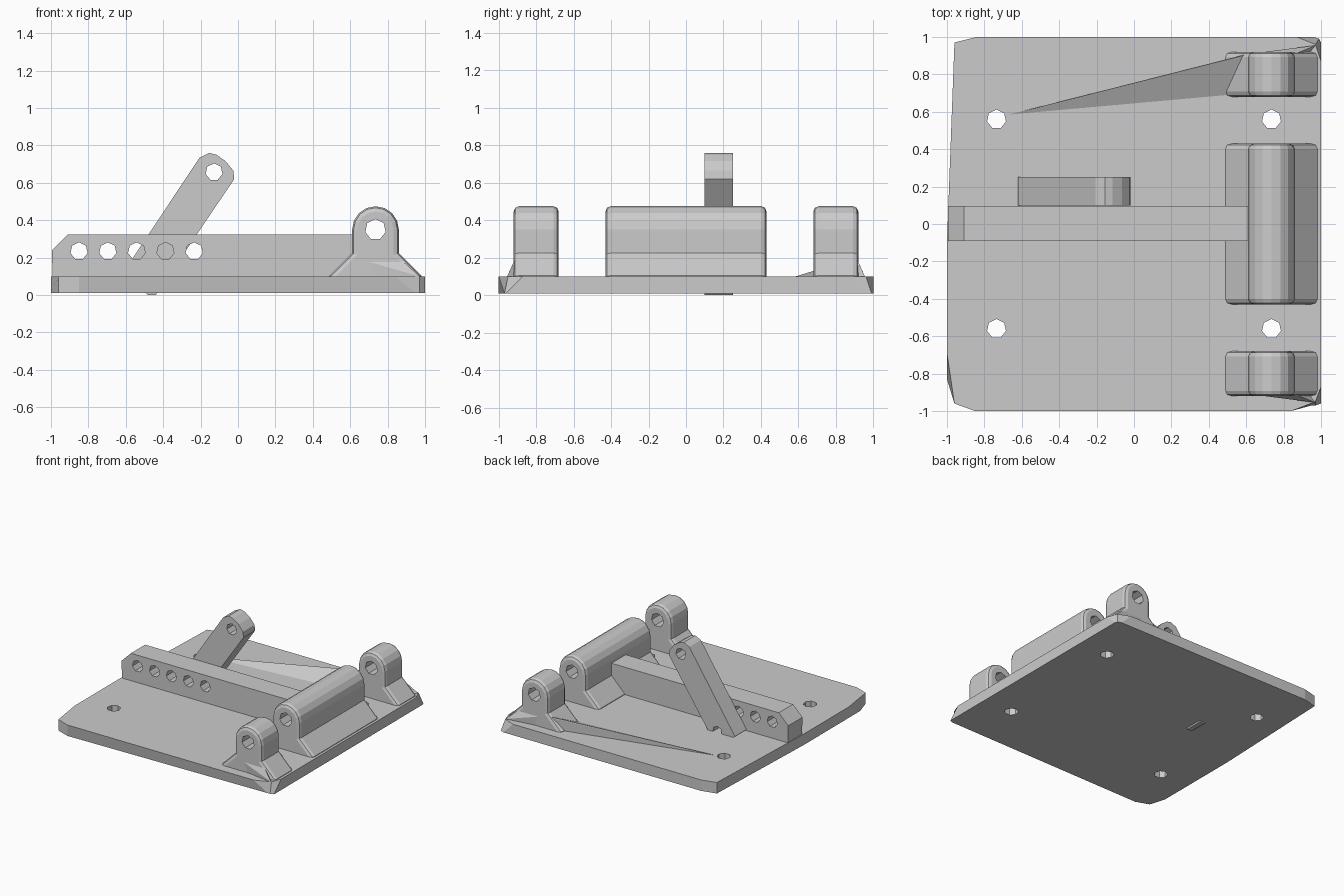
import bpy, bmesh, math
from mathutils import Vector

if "Cube" in bpy.data.objects:
    bpy.data.objects.remove(bpy.data.objects["Cube"])

grey = bpy.data.materials.new("plain_grey")
grey.use_nodes = True
COLOUR = (0.6, 0.6, 0.6, 1)
grey.diffuse_color = COLOUR
grey.node_tree.nodes["Principled BSDF"].inputs["Base Color"].default_value = COLOUR


def loft(name, ring_a, ring_b):
    """Solid between two matching rings of 3D points."""
    bm = bmesh.new()
    a = [bm.verts.new(p) for p in ring_a]
    b = [bm.verts.new(p) for p in ring_b]
    bm.faces.new(a)
    bm.faces.new(b)
    for i in range(len(a)):
        j = (i + 1) % len(a)
        bm.faces.new((a[i], a[j], b[j], b[i]))
    bmesh.ops.recalc_face_normals(bm, faces=bm.faces)
    mesh = bpy.data.meshes.new(name)
    bm.to_mesh(mesh)
    bm.free()
    mesh.materials.append(grey)
    ob = bpy.data.objects.new(name, mesh)
    bpy.context.collection.objects.link(ob)
    return ob


def side_profile(name, points, y0, y1):
    """Extrude an x-z outline along y."""
    return loft(name, [(x, y0, z) for x, z in points], [(x, y1, z) for x, z in points])


def circle(cx, cz, r, start=0, sweep=360, n=7):
    steps = n if sweep == 360 else n - 1
    angles = [math.radians(start + sweep * i / steps) for i in range(n)]
    return [(cx + r * math.cos(a), cz + r * math.sin(a)) for a in angles]


def apply_modifiers(ob):
    bpy.context.view_layer.objects.active = ob
    for m in list(ob.modifiers):
        bpy.ops.object.modifier_apply(modifier=m.name)


def drill(ob, cutters):
    for c in cutters:
        m = ob.modifiers.new("hole", 'BOOLEAN')
        m.operation = 'DIFFERENCE'
        m.solver = 'EXACT'
        m.object = c
    apply_modifiers(ob)
    for c in cutters:
        bpy.data.objects.remove(c)


def cross_hole(x, z, r, y0, y1):
    c = side_profile("hole_cutter", circle(x, z, r, 90), y0, y1)
    c.hide_render = True
    return c


def upright_hole(x, y, r):
    ring = circle(x, y, r, 90)
    c = loft("hole_cutter", [(*p, -0.1) for p in ring], [(*p, 0.2) for p in ring])
    c.hide_render = True
    return c


# Base plate with clipped corners and four screw holes
top = [(-0.85, -1), (0.84, -1), (0.97, -0.95), (1, -0.87), (1, 0.87), (0.97, 0.96),
       (0.87, 1), (-0.84, 1), (-0.96, 0.97), (-1, -0.1), (-1, -0.69), (-0.96, -0.96)]
bottom = [(-0.85, -1), (0.95, -0.97), (0.97, -0.97), (1, -0.96), (1, 0.97), (0.99, 0.99),
          (0.96, 1), (-0.84, 1), (-0.96, 0.97), (-1, -0.1), (-1, -0.83), (-0.96, -0.96)]
plate = loft("base_plate", [(*p, 0.01) for p in bottom], [(*p, 0.1) for p in top])
drill(plate, [upright_hole(sx * 0.735, sy * 0.56, 0.052) for sx in (-1, 1) for sy in (-1, 1)])

# Hinge knuckles: flared foot, rounded top, pin hole along y
HX, HZ, HR = 0.735, 0.35, 0.125
knuckle_outline = [(0.49, 0.06), (0.49, 0.105), (0.61, 0.225)]
knuckle_outline += circle(HX, HZ, HR, 180, -180, 9)
knuckle_outline += [(0.86, 0.225), (0.98, 0.105), (0.98, 0.06)]
for name, y0, y1 in (("front_knuckle", -0.92, -0.68),
                     ("middle_knuckle", -0.43, 0.43),
                     ("back_knuckle", 0.68, 0.92)):
    knuckle = side_profile(name, knuckle_outline, y0, y1)
    bm = bmesh.new()
    bm.from_mesh(knuckle.data)
    rim = [e for e in bm.edges
           if abs(e.verts[0].co.y - e.verts[1].co.y) < 1e-5
           and max(v.co.z for v in e.verts) > 0.1]
    bmesh.ops.bevel(bm, geom=rim, offset=0.028, segments=2, profile=0.5, affect='EDGES')
    bm.to_mesh(knuckle.data)
    bm.free()
    drill(knuckle, [cross_hole(HX, HZ, 0.056, y0 - 0.1, y1 + 0.1)])

# Corner webs that run from the outer knuckles down to the plate
def wedge(name, points):
    bm = bmesh.new()
    bmesh.ops.convex_hull(bm, input=[bm.verts.new(p) for p in points])
    bmesh.ops.recalc_face_normals(bm, faces=bm.faces)
    mesh = bpy.data.meshes.new(name)
    bm.to_mesh(mesh)
    bm.free()
    mesh.materials.append(grey)
    bpy.context.collection.objects.link(bpy.data.objects.new(name, mesh))


for name, s in (("front_corner_web", -1), ("back_corner_web", 1)):
    wedge(name, [(0.84, s * 0.9, 0.22), (0.84, s * 0.8, 0.1), (0.97, s * 0.955, 0.1),
                 (0.6, s * 0.9, 0.1), (0.62, s * 0.91, 0.2)])
# Thin ridge from the back knuckle to the screw hole
wedge("plate_ridge", [(-0.67, 0.585, 0.1), (0.5, 0.69, 0.1), (0.5, 0.88, 0.1),
                      (0.57, 0.9, 0.19), (0.62, 0.75, 0.1), (0.62, 0.91, 0.2)])

# Centre rail with a chamfered end and five adjustment holes
rail = side_profile("centre_rail", [(-0.99, 0.06), (0.65, 0.06), (0.65, 0.325),
                                    (-0.91, 0.325), (-0.995, 0.24)], -0.09, 0.095)
drill(rail, [cross_hole(-0.85 + 0.154 * i, 0.235, 0.047, -0.3, 0.3) for i in range(5)])

# Slanted prop arm, rounded at the top, notched at the foot
arm = side_profile("prop_arm", [(-0.62, 0.112), (-0.48, 0.0), (-0.44, 0.0), (-0.02, 0.62),
                                (-0.025, 0.665), (-0.065, 0.715), (-0.115, 0.75),
                                (-0.155, 0.76), (-0.205, 0.735)], 0.1, 0.25)
drill(arm, [cross_hole(-0.128, 0.658, 0.046, 0, 0.4),
            cross_hole(-0.46, 0.11, 0.042, 0.05, 0.4)])
